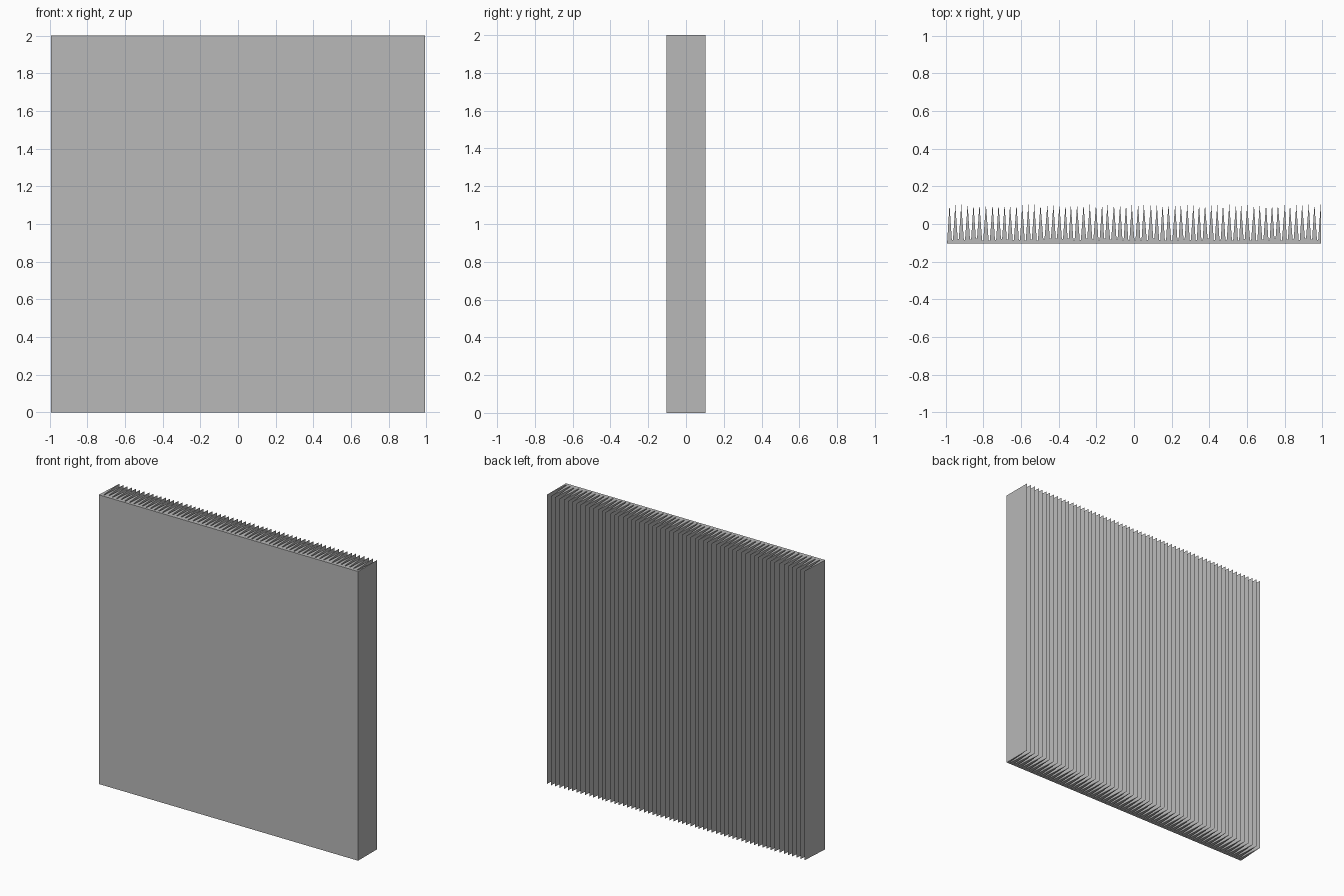
import bpy
import bmesh
import random

if "Cube" in bpy.data.objects:
    bpy.data.objects.remove(bpy.data.objects["Cube"])

random.seed(4)
HALF_X, HALF_Y, HEIGHT = 0.992, 0.104, 2.0
RIDGES = 62
FIRST, LAST = -0.980, HALF_X          # first and last ridge tips
PITCH = (LAST - FIRST) / (RIDGES - 1)

grey = bpy.data.materials.new("mid grey")
grey.diffuse_color = (0.48, 0.48, 0.48, 1.0)
grey.use_nodes = True
grey.node_tree.nodes["Principled BSDF"].inputs["Base Color"].default_value = grey.diffuse_color

# Ridge tips, slightly uneven in spacing
tips = [FIRST + i * PITCH for i in range(RIDGES)]
tips = [t if i in (0, RIDGES - 1) else t + random.uniform(-0.003, 0.003)
        for i, t in enumerate(tips)]

# Profile: flat front, steep ridges with narrow valley floors behind
profile = [(HALF_X, -HALF_Y), (-HALF_X, -HALF_Y), (-HALF_X, -HALF_Y + 0.015)]
for i, tip in enumerate(tips):
    profile.append((tip, HALF_Y))
    if i < RIDGES - 1:
        mid = (tip + tips[i + 1]) / 2
        floor = -0.083 + random.uniform(-0.006, 0.006)
        profile.append((mid - 0.003, floor))
        profile.append((mid + 0.003, floor))

# Ridged panel: extrude the profile upward
bm = bmesh.new()
base = bm.faces.new([bm.verts.new((x, y, 0)) for x, y in profile])
top = bmesh.ops.extrude_face_region(bm, geom=[base], use_keep_orig=True)["geom"]
bmesh.ops.translate(bm, vec=(0, 0, HEIGHT),
                    verts=[v for v in top if isinstance(v, bmesh.types.BMVert)])
bmesh.ops.recalc_face_normals(bm, faces=bm.faces[:])
mesh = bpy.data.meshes.new("ridged_panel")
bm.to_mesh(mesh)
bm.free()
mesh.materials.append(grey)
panel = bpy.data.objects.new("ridged_panel", mesh)
bpy.context.collection.objects.link(panel)
